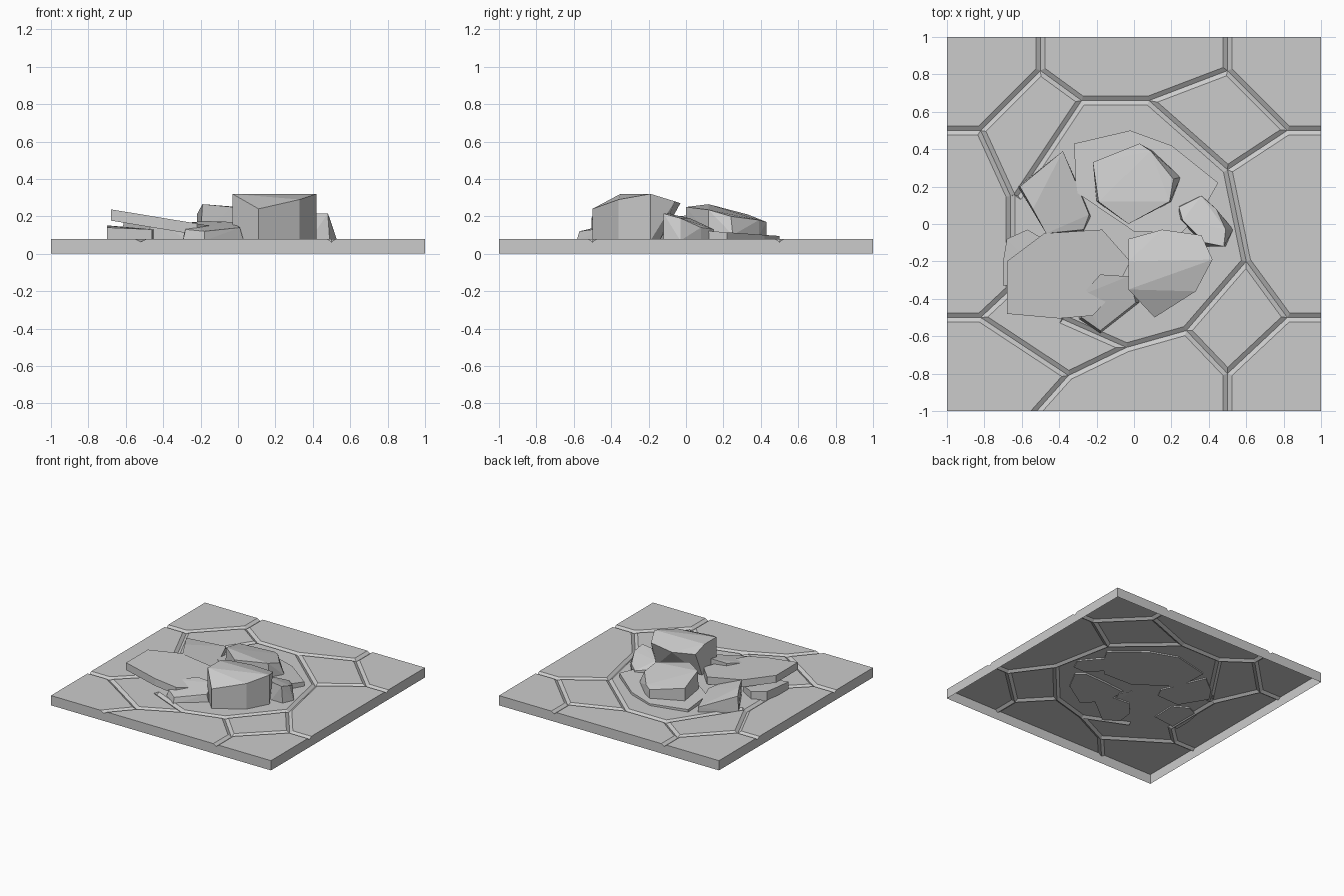
import bpy, bmesh
from mathutils import Vector

if "Cube" in bpy.data.objects:
    bpy.data.objects.remove(bpy.data.objects["Cube"])

TOP = 0.08


def make_object(name, bm):
    bmesh.ops.recalc_face_normals(bm, faces=bm.faces)
    mesh = bpy.data.meshes.new(name)
    bm.to_mesh(mesh)
    bm.free()
    ob = bpy.data.objects.new(name, mesh)
    bpy.context.collection.objects.link(ob)
    return ob


def groove_cutter(a, b, half=0.024, depth=0.017):
    """V-shaped wedge along a-b, tapered at both ends."""
    a, b = Vector((*a, 0)), Vector((*b, 0))
    d = (b - a).normalized()
    n = Vector((-d.y, d.x, 0)) * half
    bm = bmesh.new()
    lift = 0.01
    k = 1 + lift / depth
    pts = []
    for p, s in ((a, -1), (b, 1)):
        at_edge = max(abs(p.x), abs(p.y)) > 0.99
        tip = p + d * s * (0.05 if at_edge else 0.0)
        end = p + d * s * (0.05 if at_edge else 0.012)
        for q, z in ((end + n * k, TOP + lift), (end - n * k, TOP + lift), (tip, TOP - depth)):
            pts.append(bm.verts.new((q.x, q.y, z)))
    bmesh.ops.convex_hull(bm, input=pts)
    ob = make_object("groove_cutter", bm)
    ob.hide_render = True
    return ob


# paving slab
bm = bmesh.new()
bmesh.ops.create_cube(bm, size=1)
for v in bm.verts:
    v.co = Vector((v.co.x * 2, v.co.y * 2, (v.co.z + 0.5) * TOP))
slab = make_object("paving_slab", bm)

# crack network drawn as polylines between the paving stones
paths = [
    [(-1, .5), (-.82, .5), (-.5, .82), (-.28, .66), (.08, .66), (.5, .82), (.82, .5), (1, .5)],
    [(-.5, 1), (-.5, .82)], [(.5, 1), (.5, .82)],
    [(.08, .66), (.5, .29), (.82, .5)],
    [(.5, .29), (.6, -.2), (.82, -.5), (1, -.5)],
    [(.82, -.5), (.5, -.8), (.5, -1)],
    [(.5, -.8), (.28, -.57), (-.04, -.66), (-.35, -.81), (-.52, -1)],
    [(.28, -.57), (.6, -.2)],
    [(-.35, -.81), (-.82, -.5), (-1, -.5)],
    [(-.82, -.5), (-.66, -.35), (-.66, .15), (-.82, .5)],
    [(-.28, .66), (-.62, .15)], [(-.38, -.51), (-.04, -.66)],
]
cutters = []
for path in paths:
    for a, b in zip(path, path[1:]):
        c = groove_cutter(a, b)
        m = slab.modifiers.new("groove", 'BOOLEAN')
        m.operation, m.solver, m.object = 'DIFFERENCE', 'EXACT', c
        cutters.append(c)
mesh = bpy.data.meshes.new_from_object(
    slab.evaluated_get(bpy.context.evaluated_depsgraph_get()))
slab.modifiers.clear()
slab.data = mesh
for c in cutters:
    bpy.data.objects.remove(c)

# the slab is open underneath
bm = bmesh.new()
bm.from_mesh(mesh)
bottom = [f for f in bm.faces if all(v.co.z < 0.001 for v in f.verts)]
bmesh.ops.delete(bm, geom=bottom, context='FACES')
bm.to_mesh(mesh)
bm.free()


def stone(name, top, base=None, z=0.07, thick=None):
    """Convex chunk: top corners, plus base corners or a constant thickness."""
    bm = bmesh.new()
    pts = [bm.verts.new(p) for p in top]
    if thick:
        low = [(x, y, h - thick) for x, y, h in top]
    else:
        low = [(x, y, z) for x, y in (base or [p[:2] for p in top])]
    pts += [bm.verts.new(p) for p in low]
    hull = bmesh.ops.convex_hull(bm, input=pts)
    loose = [v for v in bm.verts if not v.link_faces]
    bmesh.ops.delete(bm, geom=loose, context='VERTS')
    return make_object(name, bm)


def sloped(outline, z0, zx, zy):
    return [(x, y, z0 + zx * x + zy * y) for x, y in outline]


# broad plate with a chunk resting on it
stone("back_plate", sloped([(-.32, .43), (-.02, .5), (.2, .42), (.45, .22), (.36, .06),
                            (.25, -.05), (0, -.04), (-.31, .17)], .13, 0, -.07))
stone("back_chunk",
      [(-.22, .33, .21), (.03, .43, .17), (.09, .39, .18), (.21, .24, .20),
       (.19, .12, .235), (-.03, 0, .25), (-.19, .12, .265)],
      [(-.22, .33), (.03, .43), (.1, .39), (.25, .25), (.2, .12), (-.03, 0), (-.2, .12)], z=.1)

# tall front block, undercut at the back
stone("front_block",
      [(-.03, -.08, .28), (.15, -.03, .27), (.36, -.06, .28), (.42, -.19, .32),
       (.33, -.36, .29), (.11, -.5, .24), (-.03, -.35, .32), (-.03, -.2, .32)],
      [(-.03, -.17), (.15, -.15), (.36, -.14), (.42, -.19), (.33, -.36), (.11, -.5), (-.03, -.35)])

# tilted slab on the left and the stone it leans on
stone("left_tilted_slab", sloped([(-.68, -.2), (-.48, -.05), (-.17, -.03), (-.02, -.2),
                                  (-.1, -.36), (-.22, -.49), (-.4, -.505), (-.68, -.48)],
                                 .125, -.165, 0), thick=.06)
stone("left_under_stone",
      [(-.7, -.2, .15), (-.68, -.08, .15), (-.57, -.03, .14), (-.45, -.1, .13),
       (-.46, -.3, .13), (-.7, -.33, .14)])

# leaning stone at the back left
stone("back_left_stone",
      [(-.61, .2, .2), (-.54, .08, .21), (-.47, -.05, .2), (-.38, .39, .12),
       (-.24, .05, .11), (-.27, -.03, .12)],
      [(-.62, .2), (-.38, .39), (-.23, .04), (-.27, -.04), (-.47, -.05)])

# small stones at the front and right
stone("front_small_stone",
      [(-.28, -.38, .165), (-.18, -.27, .175), (-.03, -.28, .17), (.01, -.42, .14),
       (-.18, -.57, .12), (-.28, -.5, .13)],
      [(-.28, -.38), (-.18, -.27), (-.03, -.28), (.03, -.42), (-.18, -.585), (-.295, -.51)])
stone("right_small_stone",
      [(.24, .09, .15), (.36, .15, .13), (.44, .08, .14), (.49, -.03, .19),
       (.48, -.12, .215), (.38, -.1, .215), (.26, .02, .19)],
      [(.24, .1), (.36, .155), (.44, .08), (.53, -.03), (.49, -.12), (.38, -.12), (.24, .03)])
